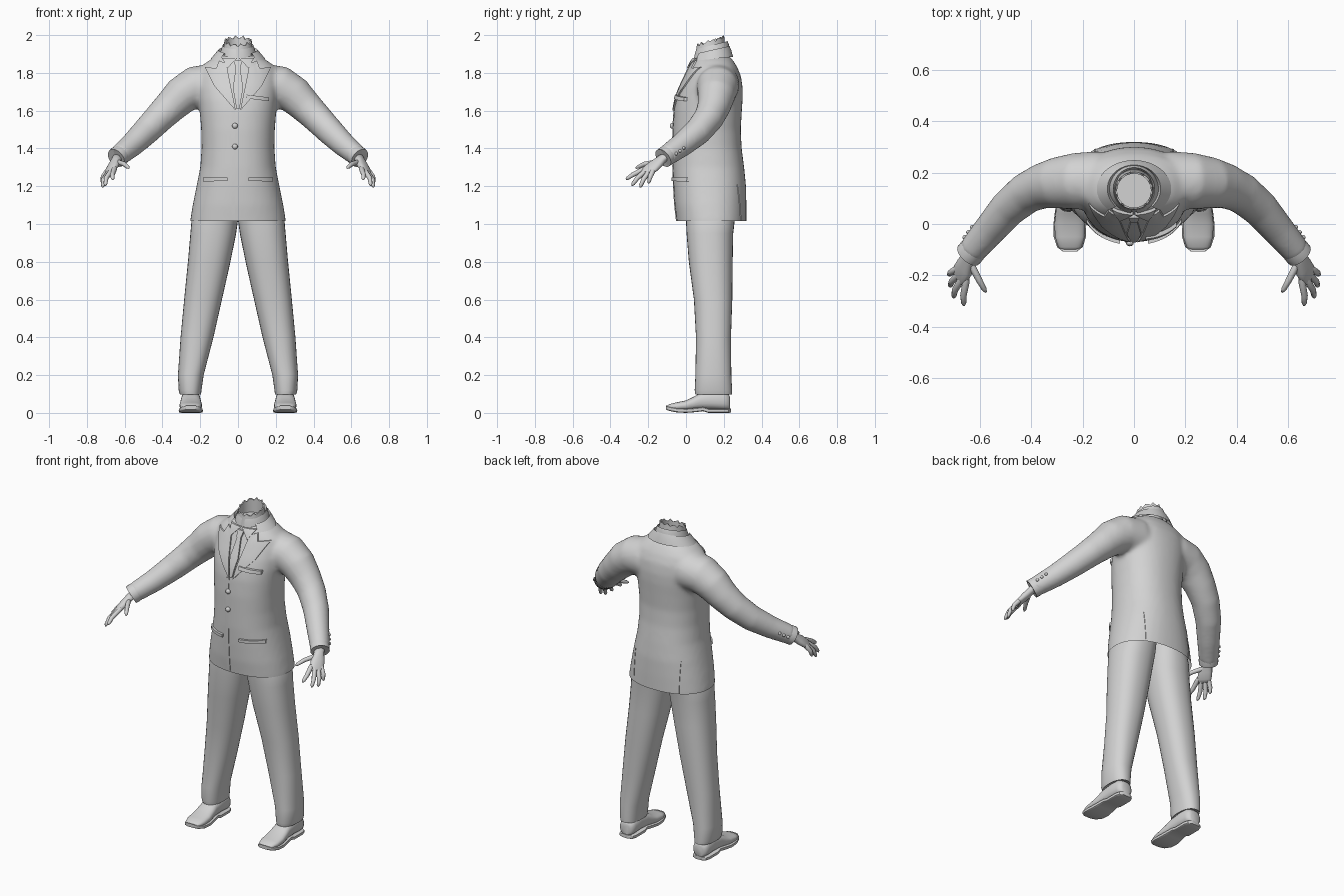
import bpy, bmesh, math
from mathutils import Vector
from mathutils.bvhtree import BVHTree

if "Cube" in bpy.data.objects:
    bpy.data.objects.remove(bpy.data.objects["Cube"])

grey = bpy.data.materials.new("light_grey")
grey.diffuse_color = (0.65, 0.65, 0.65, 1)
grey.use_nodes = True
grey.node_tree.nodes["Principled BSDF"].inputs["Base Color"].default_value = grey.diffuse_color


def finish(name, bm, mirror=False, angle=50):
    bmesh.ops.recalc_face_normals(bm, faces=bm.faces)
    me = bpy.data.meshes.new(name)
    bm.to_mesh(me)
    bm.free()
    ob = bpy.data.objects.new(name, me)
    bpy.context.collection.objects.link(ob)
    me.materials.append(grey)
    if mirror:
        ob.modifiers.new("mirror", 'MIRROR').use_mirror_merge = False
    bpy.ops.object.select_all(action='DESELECT')
    ob.select_set(True)
    bpy.context.view_layer.objects.active = ob
    bpy.ops.object.shade_smooth_by_angle(angle=math.radians(angle))
    return ob


def ring(c, u, v, n=28, p=2.0):
    """Superellipse around c spanned by u and v."""
    c, u, v = Vector(c), Vector(u), Vector(v)
    pts = []
    for i in range(n):
        a = 2 * math.pi * i / n
        ca, sa = math.cos(a), math.sin(a)
        pts.append(c + u * math.copysign(abs(ca) ** (2 / p), ca)
                   + v * math.copysign(abs(sa) ** (2 / p), sa))
    return pts


def loft(bm, rings, caps=(True, True)):
    vs = [[bm.verts.new(p) for p in r] for r in rings]
    n = len(vs[0])
    for a, b in zip(vs, vs[1:]):
        for i in range(n):
            j = (i + 1) % n
            bm.faces.new((a[i], a[j], b[j], b[i]))
    if caps[0]:
        bm.faces.new(vs[0][::-1])
    if caps[1]:
        bm.faces.new(vs[-1])


def tube(bm, pts, radii, n=20, caps=(True, True)):
    pts = [Vector(p) for p in pts]
    rings = []
    for i, p in enumerate(pts):
        t = (pts[min(i + 1, len(pts) - 1)] - pts[max(i - 1, 0)]).normalized()
        u = t.cross(Vector((0, 0, 1))).normalized()
        rings.append(ring(p, u * radii[i], t.cross(u) * radii[i], n))
    loft(bm, rings, caps)


# Jacket: body and sleeves fused into one smooth skin, open at the hem
body = [(0.97, .255, -.045, .32), (1.02, .253, -.05, .32), (1.1, .24, -.06, .32),
        (1.2, .22, -.066, .318), (1.3, .2, -.07, .308), (1.4, .193, -.07, .295),
        (1.5, .195, -.07, .29), (1.6, .203, -.064, .296), (1.66, .21, -.053, .3),
        (1.72, .215, -.032, .3), (1.78, .215, -.003, .292), (1.83, .2, .02, .272),
        (1.865, .155, .037, .25), (1.895, .1, .055, .225)]
bm = bmesh.new()
loft(bm, [ring((0, (f + b) / 2, z), (w, 0, 0), (0, (b - f) / 2, 0), 40, 2.25)
          for z, w, f, b in body])
arm = [(.13, .17, 1.735), (.23, .167, 1.725), (.3, .16, 1.68), (.36, .147, 1.62),
       (.42, .12, 1.56), (.49, .062, 1.488), (.56, -.02, 1.42), (.635, -.108, 1.358)]
arm_r = [.115, .11, .1, .088, .08, .073, .064, .055]
for s in (-1, 1):
    tube(bm, [(s * x, y, z) for x, y, z in arm], arm_r, 28)
jacket = finish("jacket", bm)
m = jacket.modifiers.new("fuse", 'REMESH')
m.mode, m.voxel_size = 'VOXEL', 0.013
m = jacket.modifiers.new("soften", 'SMOOTH')
m.factor, m.iterations = 0.5, 6
fused = bpy.data.meshes.new_from_object(
    jacket.evaluated_get(bpy.context.evaluated_depsgraph_get()))
bpy.data.objects.remove(jacket)
bm = bmesh.new()
bm.from_mesh(fused)
bmesh.ops.bisect_plane(bm, geom=bm.verts[:] + bm.edges[:] + bm.faces[:],
                       plane_co=(0, 0, 1.015), plane_no=(0, 0, -1), clear_outer=True)
skin = BVHTree.FromBMesh(bm)
finish("jacket", bm)


def on_skin(x, z, side=-1):
    hit = skin.ray_cast(Vector((x, side * 2, z)), Vector((0, -side, 0)))[0]
    return hit or skin.find_nearest(Vector((x, 0.1, z)))[0]


def patch(name, outline, lift, side=-1, mirror=False):
    """Plate following the jacket, given as an (x, z) outline."""
    bm = bmesh.new()
    bm.faces.new([bm.verts.new((x, 0, z)) for x, z in outline])
    bmesh.ops.triangulate(bm, faces=bm.faces[:])
    bmesh.ops.subdivide_edges(bm, edges=bm.edges[:], cuts=7, use_grid_fill=True)
    for v in bm.verts:
        v.co.y = on_skin(v.co.x, v.co.z, side).y
    outer = bmesh.ops.extrude_face_region(bm, geom=bm.faces[:])["geom"]
    for e in outer:
        if isinstance(e, bmesh.types.BMVert):
            e.co.y += side * lift
    return finish(name, bm, mirror, 35)


def strip(name, x, z0, z1, w, lift, side=-1, mirror=False):
    patch(name, [(x, z0), (x + w, z0), (x + w, z1), (x, z1)], lift, side, mirror)


# Lapels, shirt collar points and tie
patch("lapel", [(.012, 1.6), (.062, 1.85), (.1, 1.865), (.115, 1.825),
                (.175, 1.83), (.125, 1.73)], .009, mirror=True)
patch("shirt_collar_point", [(.004, 1.88), (.055, 1.825), (.085, 1.88)], .012, mirror=True)
patch("tie_knot", [(-.022, 1.865), (.022, 1.865), (.013, 1.825), (-.013, 1.825)], .014)
patch("tie", [(-.012, 1.825), (.012, 1.825), (.027, 1.72), (.008, 1.61),
              (-.008, 1.61), (-.027, 1.72)], .01)

# Front overlap, pockets, back vents
strip("front_edge", -.035, 1.017, 1.6, .02, .004)
patch("breast_pocket", [(.045, 1.665), (.165, 1.65), (.165, 1.67), (.045, 1.685)], .017)
patch("hip_pocket_flap", [(.055, 1.228), (.185, 1.225), (.185, 1.245), (.055, 1.245)],
      .014, mirror=True)
strip("back_vent", .15, 1.018, 1.21, .006, .003, 1, True)

# Front buttons and sleeve buttons
bm = bmesh.new()
spots = [on_skin(-.016, z) for z in (1.41, 1.52)]
for p in spots:
    g = bmesh.ops.create_uvsphere(bm, u_segments=12, v_segments=8, radius=.015)["verts"]
    for v in g:
        v.co = p + Vector((v.co.x, v.co.y * .8 - .006, v.co.z))
finish("front_buttons", bm)
bm = bmesh.new()
for k in range(3):
    q = Vector((.615 - .016 * k, -.085 + .019 * k, 1.372 + .015 * k))
    p = skin.ray_cast(q + Vector((.3, .22, 0)), Vector((-.3, -.22, 0)).normalized())[0] or q
    for v in bmesh.ops.create_uvsphere(bm, u_segments=10, v_segments=6, radius=.009)["verts"]:
        v.co += p
finish("sleeve_buttons", bm, True)

# Sleeve cuff lip
bm = bmesh.new()
tube(bm, [(.61, -.08, 1.378), (.632, -.106, 1.36), (.645, -.121, 1.349), (.64, -.115, 1.353)],
     [.05, .055, .054, .042], 24)
finish("sleeve_cuff", bm, True)

# Hand: palm, four fingers and thumb
bm = bmesh.new()
across, thick = Vector((.5, .85, -.1)).normalized(), Vector((.75, -.4, .5)).normalized()
for_palm = [((.632, -.105, 1.36), .03, .024), ((.645, -.135, 1.338), .03, .022),
            ((.658, -.165, 1.313), .041, .022), ((.674, -.193, 1.287), .043, .018),
            ((.684, -.207, 1.272), .036, .012)]
loft(bm, [ring(c, across * w, thick * t, 18, 2.4) for c, w, t in for_palm])
fingers = [((.655, -.228, 1.288), (.665, -.28, 1.262), (.663, -.318, 1.236)),
           ((.672, -.215, 1.28), (.698, -.258, 1.243), (.703, -.287, 1.203)),
           ((.684, -.197, 1.276), (.711, -.225, 1.237), (.717, -.243, 1.194)),
           ((.692, -.176, 1.28), (.715, -.19, 1.25), (.72, -.198, 1.215)),
           ((.637, -.155, 1.328), (.604, -.218, 1.318), (.577, -.266, 1.296))]
for a, b, c in fingers:
    a, b, c = Vector(a), Vector(b), Vector(c)
    tube(bm, [a + (a - b) * .3, a, b, b.lerp(c, .75), c], [.012, .014, .0125, .01, .004], 10)
finish("hand", bm, True, 70)

# Neck stump with a hollow uneven rim
bm = bmesh.new()


def rim(r, z=None):
    out = ring((0, .13, 0), (r, 0, 0), (0, r, 0), 32)
    for i, p in enumerate(out):
        p.z = z or 1.968 + .3 * (p.y - .13) + .009 * math.sin(i * 2.3)
        p.z = min(p.z, 2.0)
    return out


loft(bm, [rim(.085, 1.87), rim(.078, 1.91), rim(.073), rim(.066), rim(.066, 1.905)],
     (False, True))
finish("neck", bm)


# Shirt collar and jacket collar wrap the neck, lower in front
def collar(name, rows, gap):
    bm = bmesh.new()
    n = 36
    grid = []
    for i in range(n + 1):
        a = -math.pi / 2 + gap + (2 * math.pi - 2 * gap) * i / n
        back = (math.sin(a) + 1) / 2
        grid.append([bm.verts.new((rx * math.cos(a), .137 + ry * math.sin(a), zf + (zb - zf) * back))
                     for rx, ry, zf, zb in rows])
    for a, b in zip(grid, grid[1:]):
        for j in range(len(rows) - 1):
            bm.faces.new((a[j], a[j + 1], b[j + 1], b[j]))
    finish(name, bm)


collar("shirt_collar", [(.1, .097, 1.87, 1.9), (.088, .09, 1.905, 1.95),
                        (.081, .083, 1.925, 1.968), (.074, .076, 1.9, 1.945)], .12)
collar("jacket_collar", [(.145, .112, 1.862, 1.885), (.12, .103, 1.885, 1.92),
                         (.104, .093, 1.9, 1.942), (.095, .085, 1.88, 1.92)], .75)

# Trouser leg: height, inner x, outer x, front y, back y
leg = [(1.13, .0, .2, .0, .27), (1.02, .0, .246, .0, .258), (.95, .01, .252, .003, .25),
       (.8, .04, .265, .015, .247), (.6, .085, .285, .042, .245), (.4, .13, .304, .053, .238),
       (.2, .182, .318, .05, .24), (.12, .193, .314, .046, .244), (.098, .196, .308, .05, .243),
       (.105, .205, .3, .06, .235)]
bm = bmesh.new()
loft(bm, [ring(((i + o) / 2, (f + b) / 2, z), ((o - i) / 2, 0, 0), (0, (b - f) / 2, 0), 32, 2.3)
          for z, i, o, f, b in leg])
finish("trouser_leg", bm, True)

# Shoe upper: y, half width, bottom, top
shoe = [(-.104, .025, .022, .034), (-.09, .045, .016, .046), (-.05, .058, .012, .056),
        (0, .06, .012, .066), (.04, .056, .015, .085), (.08, .052, .018, .108),
        (.14, .05, .018, .118), (.2, .05, .015, .115), (.225, .042, .015, .1), (.233, .025, .018, .085)]
bm = bmesh.new()
loft(bm, [ring((.25, y, (b + t) / 2), (w, 0, 0), (0, 0, (t - b) / 2), 24, 2.5)
          for y, w, b, t in shoe])
finish("shoe", bm, True)

# Sole with raised toe and arch, and heel block
bm = bmesh.new()
sole = [(-.107, .028, .018), (-.09, .05, .011), (-.05, .063, .003), (0, .064, .0),
        (.05, .058, .004), (.09, .052, .009), (.12, .053, .0), (.2, .053, .0),
        (.225, .045, .0), (.237, .025, .002)]
loft(bm, [ring((.25, y, b + .011), (w, 0, 0), (0, 0, .011), 20, 6) for y, w, b in sole])
finish("shoe_sole", bm, True, 40)
